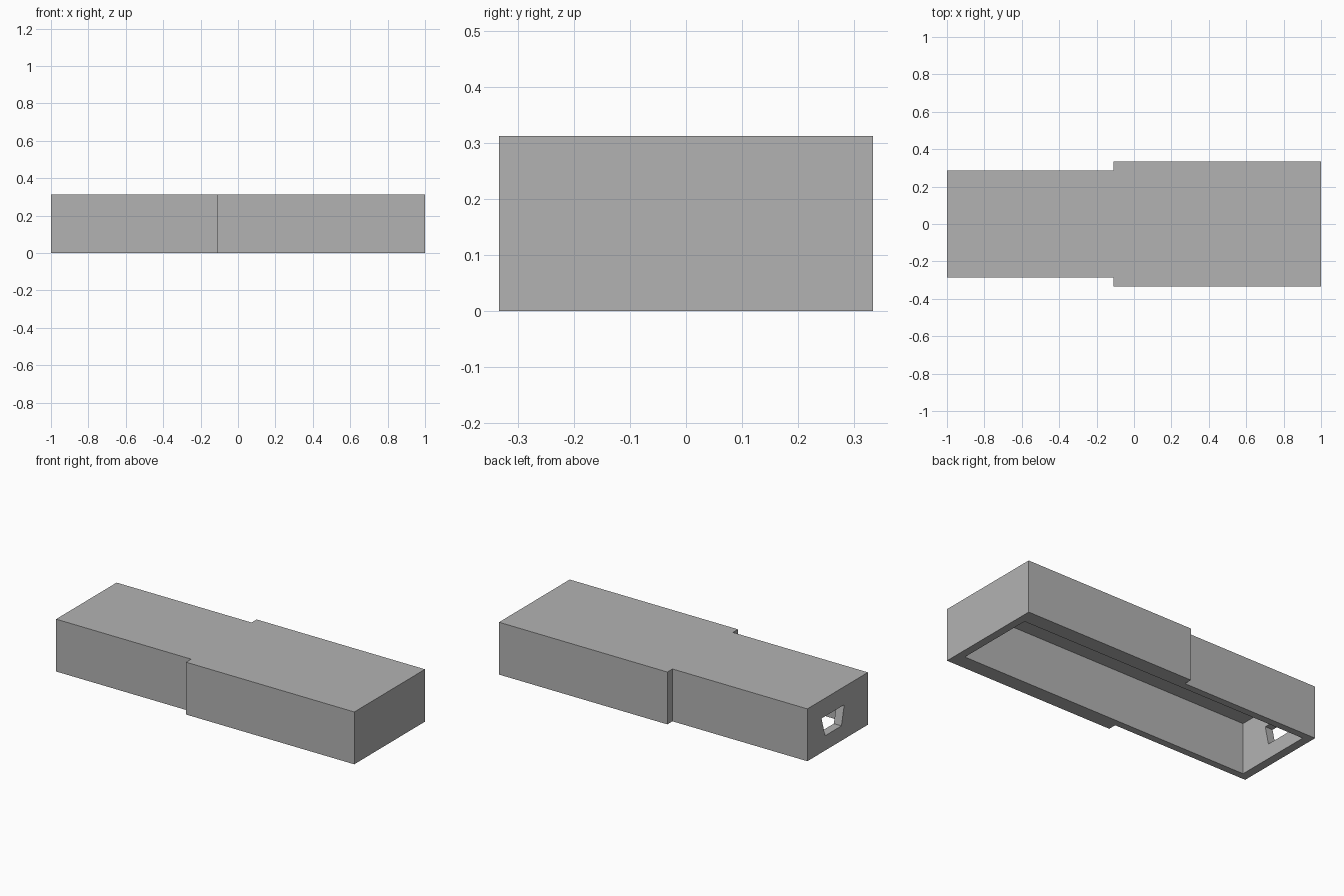
import bpy
import bmesh
from mathutils import Vector

if "Cube" in bpy.data.objects:
    bpy.data.objects.remove(bpy.data.objects["Cube"], do_unlink=True)

HEIGHT = 0.312
STEP_X = -0.11
WIDE, NARROW = 0.333, 0.285

grey = bpy.data.materials.new("plain_grey")
grey.use_nodes = True
colour = (0.45, 0.45, 0.45, 1)
grey.diffuse_color = colour
grey.node_tree.nodes["Principled BSDF"].inputs["Base Color"].default_value = colour


def prism(name, points, direction):
    """Extrude a closed outline along a direction into a solid."""
    bm = bmesh.new()
    face = bm.faces.new([bm.verts.new(p) for p in points])
    top = bmesh.ops.extrude_face_region(bm, geom=[face])["geom"]
    verts = [v for v in top if isinstance(v, bmesh.types.BMVert)]
    bmesh.ops.translate(bm, verts=verts, vec=Vector(direction))
    bmesh.ops.recalc_face_normals(bm, faces=bm.faces)
    mesh = bpy.data.meshes.new(name)
    bm.to_mesh(mesh)
    bm.free()
    mesh.materials.append(grey)
    obj = bpy.data.objects.new(name, mesh)
    bpy.context.collection.objects.link(obj)
    return obj


def cut(target, cutter):
    """Subtract the cutter, apply the result and discard the cutter."""
    cutter.hide_render = True
    mod = target.modifiers.new(cutter.name, 'BOOLEAN')
    mod.operation = 'DIFFERENCE'
    mod.solver = 'EXACT'
    mod.object = cutter
    bpy.context.view_layer.objects.active = target
    bpy.ops.object.modifier_apply(modifier=mod.name)
    bpy.data.objects.remove(cutter, do_unlink=True)


# Stepped outer body, mirrored about the long axis
half = [(-1, NARROW), (STEP_X, NARROW), (STEP_X, WIDE), (1, WIDE)]
outline = half + [(x, -y) for x, y in reversed(half)]
shell = prism("case_shell", [(x, y, 0) for x, y in outline], (0, 0, HEIGHT))

# Straight cavity, open underneath
x0, x1, y1 = -0.95, 0.953, 0.243
cavity = prism("cavity_cutter",
               [(x0, -y1, -0.1), (x1, -y1, -0.1), (x1, y1, -0.1), (x0, y1, -0.1)],
               (0, 0, 0.403))
cut(shell, cavity)

# Tapered connector opening through the narrow end
port = [(0.152, 0.204), (-0.062, 0.204), (-0.036, 0.088), (0.117, 0.088)]
cut(shell, prism("port_cutter", [(-1.1, y, z) for y, z in port], (0.2, 0, 0)))
